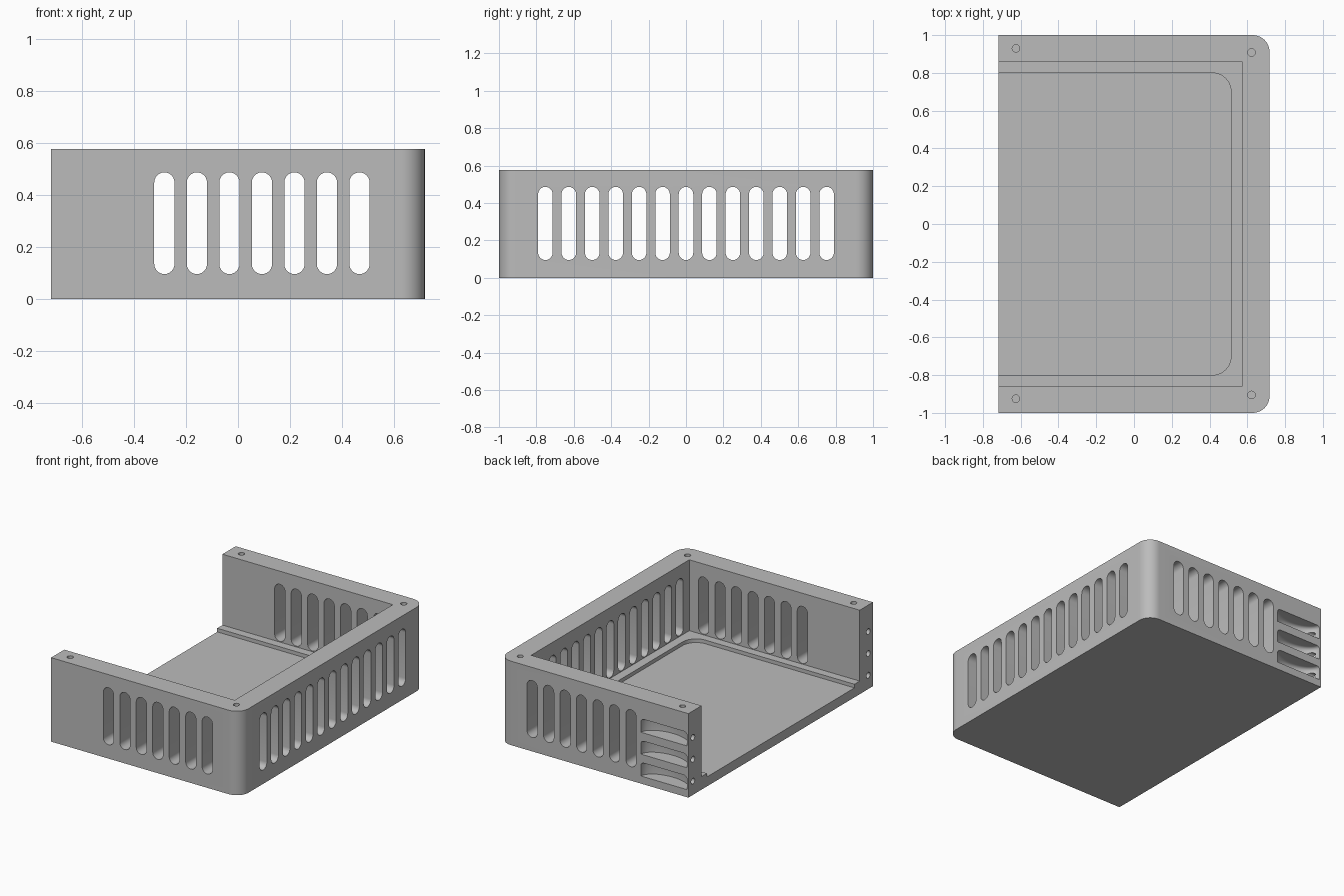
import bpy, bmesh
from math import sin, cos, pi
from mathutils import Matrix, Vector

if "Cube" in bpy.data.objects:
    bpy.data.objects.remove(bpy.data.objects["Cube"])

HX, HY, H = 0.718, 1.0, 0.576       # half width, half depth, height
LEDGE, FLOOR = 0.09, 0.065          # inner floor levels
ROOM_X, ROOM_Y = 0.575, 0.857       # inner wall faces

grey = bpy.data.materials.new("plain grey")
grey.use_nodes = True
grey.diffuse_color = (0.5, 0.5, 0.5, 1)
grey.node_tree.nodes["Principled BSDF"].inputs["Base Color"].default_value = (0.5, 0.5, 0.5, 1)


def arc(cx, cy, rx, ry, start, end, n=12):
    """Points along an elliptical arc, angles in half turns."""
    angles = [pi * (start + (end - start) * i / n) for i in range(n + 1)]
    return [(cx + rx * cos(a), cy + ry * sin(a)) for a in angles]


def prism(bm, outline, low, high, place=Matrix()):
    """Extrude a flat outline from low to high, then orient it."""
    verts = [bm.verts.new(place @ Vector((x, y, low))) for x, y in outline]
    face = bm.faces.new(verts)
    ext = bmesh.ops.extrude_face_region(bm, geom=[face])
    moved = [v for v in ext["geom"] if isinstance(v, bmesh.types.BMVert)]
    bmesh.ops.translate(bm, verts=moved, vec=place.to_3x3() @ Vector((0, 0, high - low)))


def finish(bm, name):
    bmesh.ops.recalc_face_normals(bm, faces=bm.faces)
    mesh = bpy.data.meshes.new(name)
    bm.to_mesh(mesh)
    bm.free()
    mesh.materials.append(grey)
    obj = bpy.data.objects.new(name, mesh)
    bpy.context.collection.objects.link(obj)
    return obj


def tray_outline(x, y, r, back):
    """Rectangle with rounded corners on the +x side only."""
    return ([(back, -y)] + arc(x - r, r - y, r, r, -0.5, 0)
            + arc(x - r, y - r, r, r, 0, 0.5) + [(back, y)])


def cut(target, bm, name):
    """Subtract the built shape from the target and remove the cutter."""
    cutter = finish(bm, name)
    cutter.hide_render = True
    mod = target.modifiers.new(name, "BOOLEAN")
    mod.operation, mod.solver, mod.object = "DIFFERENCE", "EXACT", cutter
    bpy.context.view_layer.objects.active = target
    bpy.ops.object.modifier_apply(modifier=mod.name)
    bpy.data.objects.remove(cutter)


# Upright cross-section axes for slots and holes
ALONG_Y = Matrix(((1, 0, 0, 0), (0, 0, 1, 0), (0, 1, 0, 0), (0, 0, 0, 1)))
ALONG_X = Matrix(((0, 0, 1, 0), (1, 0, 0, 0), (0, 1, 0, 0), (0, 0, 0, 1)))


def slot(c):
    r, low, high = 0.039, 0.095, 0.486
    return arc(c, high - r, r, r, 0, 1) + arc(c, low + r, r, r, 1, 2)


def circle(x, y, r=0.02):
    return arc(x, y, r, r, 0, 2, 20)[:-1]


# Solid outer block
bm = bmesh.new()
prism(bm, tray_outline(HX, HY, 0.09, -HX), 0, H)
tray = finish(bm, "vented_tray")

# Open interior with a ledge
bm = bmesh.new()
room = [(-1, -ROOM_Y), (ROOM_X, -ROOM_Y), (ROOM_X, ROOM_Y), (-1, ROOM_Y)]
prism(bm, room, LEDGE, 1)
cut(tray, bm, "interior_cutter")

# Recessed floor
bm = bmesh.new()
prism(bm, tray_outline(0.514, 0.8, 0.1, -1), FLOOR, 0.3)
cut(tray, bm, "floor_cutter")

# Vent slots through front and back walls
bm = bmesh.new()
for i in range(7):
    prism(bm, slot(-0.283 + 0.125 * i), -1.2, 1.2, ALONG_Y)
cut(tray, bm, "side_slot_cutter")

# Vent slots through the long wall
bm = bmesh.new()
for i in range(-6, 7):
    prism(bm, slot(0.1253 * i), 0.5, 0.9, ALONG_X)
cut(tray, bm, "long_slot_cutter")

# Curved access pockets on the back wall, beside the open end
SCREW_Z = [0.094, 0.244, 0.394]
bm = bmesh.new()
for z in SCREW_Z:
    prism(bm, arc(-0.533, 1.0, 0.175, 0.1, 1, 2, 24) + [(-0.358, 1.1), (-0.708, 1.1)],
          z - 0.042, z + 0.052)
rims = [e for e in bm.edges
        if abs(e.verts[0].co.z - e.verts[1].co.z) < 0.001
        and max(v.co.y for v in e.verts) < 1.01
        and max(v.co.z for v in e.verts) > min(SCREW_Z, key=lambda s: abs(s - e.verts[0].co.z))]
bmesh.ops.bevel(bm, geom=rims, offset=0.025, segments=4, profile=0.5, affect="EDGES")
cut(tray, bm, "access_pocket_cutter")

# Screw holes in the wall ends
bm = bmesh.new()
for z in SCREW_Z:
    for y in (-0.95, 0.95):
        prism(bm, circle(y, z), -0.8, -0.6, ALONG_X)
cut(tray, bm, "end_hole_cutter")

# Screw holes in the rim
bm = bmesh.new()
for x, y in ((-0.625, 0.93), (-0.625, -0.925), (0.622, 0.908), (0.622, -0.905)):
    prism(bm, circle(x, y), 0.47, 0.7)
cut(tray, bm, "rim_hole_cutter")

# Smooth curves with crisp edges
bpy.ops.object.select_all(action="DESELECT")
tray.select_set(True)
bpy.context.view_layer.objects.active = tray
bpy.ops.object.shade_smooth_by_angle(angle=0.5)
